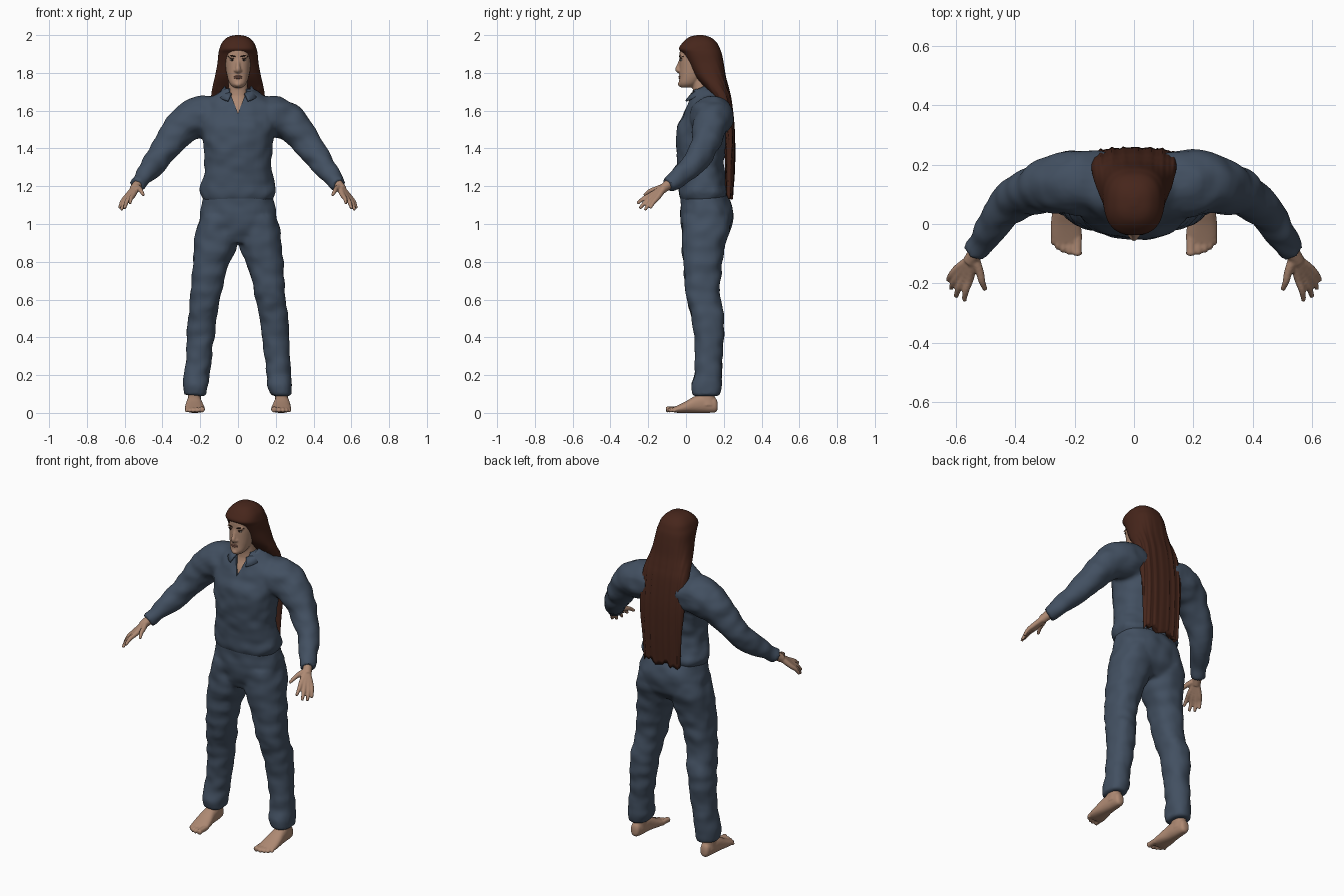
import bpy, bmesh, math
from mathutils import Vector, Matrix, noise

if "Cube" in bpy.data.objects:
    bpy.data.objects.remove(bpy.data.objects["Cube"])


def material(name, rgb):
    m = bpy.data.materials.new(name)
    m.diffuse_color = (*rgb, 1)
    m.use_nodes = True
    m.node_tree.nodes["Principled BSDF"].inputs["Base Color"].default_value = m.diffuse_color
    return m


SKIN = material("skin", (0.42, 0.25, 0.17))
CLOTH = material("blue_cloth", (0.055, 0.08, 0.12))
HAIR = material("brown_hair", (0.062, 0.019, 0.011))
LIPS = material("lips", (0.30, 0.14, 0.10))
WHITE = material("eye_white", (0.6, 0.56, 0.52))
DARK = material("dark_brown", (0.025, 0.012, 0.008))


def smooth_rows(rows, steps):
    """Catmull-Rom interpolation of a list of number rows."""
    out = []
    for i in range(len(rows) - 1):
        a, b = rows[max(i - 1, 0)], rows[i]
        c, d = rows[i + 1], rows[min(i + 2, len(rows) - 1)]
        for s in range(steps):
            t = s / steps
            out.append([0.5 * (2 * q + (r - p) * t + (2 * p - 5 * q + 4 * r - u) * t * t
                               + (3 * q - p - 3 * r + u) * t ** 3)
                        for p, q, r, u in zip(a, b, c, d)])
    return out + [list(rows[-1])]


def bridge(bm, rings):
    rings = [[bm.verts.new(p) for p in r] for r in rings]
    n = len(rings[0])
    for a, b in zip(rings, rings[1:]):
        for i in range(n):
            bm.faces.new((a[i], a[(i + 1) % n], b[(i + 1) % n], b[i]))
    bm.faces.new(rings[0])
    bm.faces.new(rings[-1][::-1])


def loft(bm, rows, axis="z", power=2.3, n=32, steps=4):
    """Rows hold a low, a high, b low, b high and the place along the axis."""
    rings = []
    for a0, a1, b0, b1, t in smooth_rows(rows, steps):
        ring = []
        for i in range(n):
            w = math.tau * i / n
            c, s = math.cos(w), math.sin(w)
            a = (a0 + a1) / 2 + (a1 - a0) / 2 * math.copysign(abs(c) ** (2 / power), c)
            b = (b0 + b1) / 2 + (b1 - b0) / 2 * math.copysign(abs(s) ** (2 / power), s)
            ring.append((a, b, t) if axis == "z" else (a, t, b))
        rings.append(ring)
    bridge(bm, rings)


def tube(bm, pts, n=16, steps=4):
    """Round limb through points x, y, z, radius."""
    pts = smooth_rows(pts, steps)
    rings = []
    for i, p in enumerate(pts):
        d = Vector(pts[min(i + 1, len(pts) - 1)][:3]) - Vector(pts[max(i - 1, 0)][:3])
        u = d.cross(Vector((0.3, 1, 0.1))).normalized()
        v = d.cross(u).normalized()
        rings.append([Vector(p[:3]) + p[3] * (u * math.cos(math.tau * k / n) + v * math.sin(math.tau * k / n))
                      for k in range(n)])
    bridge(bm, rings)


def ball(bm, loc, size):
    bmesh.ops.create_uvsphere(bm, u_segments=16, v_segments=10, radius=1,
                              matrix=Matrix.Translation(loc) @ Matrix.Diagonal((*size, 1)))


def mirror(bm):
    d = bmesh.ops.duplicate(bm, geom=bm.verts[:] + bm.edges[:] + bm.faces[:])["geom"]
    for v in d:
        if isinstance(v, bmesh.types.BMVert):
            v.co.x = -v.co.x


def bake(ob):
    ev = ob.evaluated_get(bpy.context.evaluated_depsgraph_get())
    me = bpy.data.meshes.new_from_object(ev)
    ob.modifiers.clear()
    ob.data = me


def finish(bm, name, mat, voxel=0, iterations=3, wrinkle=0):
    bmesh.ops.recalc_face_normals(bm, faces=bm.faces[:])
    me = bpy.data.meshes.new(name)
    bm.to_mesh(me)
    bm.free()
    me.materials.append(mat)
    ob = bpy.data.objects.new(name, me)
    bpy.context.collection.objects.link(ob)
    if voxel:
        r = ob.modifiers.new("blend", "REMESH")
        r.mode, r.voxel_size = "VOXEL", voxel
        s = ob.modifiers.new("soften", "SMOOTH")
        s.factor, s.iterations = 0.5, iterations
        bake(ob)
        if not ob.data.materials:
            ob.data.materials.append(mat)
    if wrinkle:
        moves = [v.normal * wrinkle * noise.noise(Vector((v.co.x * 13, v.co.y * 13, v.co.z * 17)))
                 for v in ob.data.vertices]
        for v, m in zip(ob.data.vertices, moves):
            v.co += m
    ob.data.shade_smooth()
    return ob


def sym(rows):
    return [(-w, w, b0, b1, z) for w, b0, b1, z in rows]


# Trousers: two legs merged into the hips
bm = bmesh.new()
loft(bm, [(.17, .285, .035, .178, .09), (.158, .29, .03, .187, .14), (.15, .282, .045, .187, .22),
          (.132, .276, .05, .195, .35), (.115, .266, .03, .203, .5), (.09, .252, 0, .178, .62),
          (.06, .242, -.01, .187, .75), (.012, .234, -.02, .203, .87), (0, .225, -.02, .23, .96),
          (.02, .2, -.02, .23, 1.04)])
mirror(bm)
loft(bm, sym([(.14, .01, .18, .9), (.2, -.02, .23, .96), (.205, -.03, .252, 1.05),
              (.19, -.03, .235, 1.12), (.172, -.025, .2, 1.2)]))
finish(bm, "trousers", CLOTH, .011, 4, .008)

# Shirt: sleeves merged into the torso
bm = bmesh.new()
tube(bm, [(.1, .13, 1.57, .11), (.2, .14, 1.565, .112), (.285, .13, 1.525, .095), (.36, .105, 1.435, .078),
          (.425, .06, 1.345, .067), (.485, -.02, 1.265, .052), (.535, -.095, 1.205, .042)], 24)
mirror(bm)
loft(bm, sym([(.178, -.025, .21, 1.12), (.203, -.037, .227, 1.165), (.195, -.037, .215, 1.21),
              (.176, -.045, .2, 1.29), (.182, -.053, .215, 1.4), (.198, -.047, .232, 1.5),
              (.2, -.015, .235, 1.58), (.185, .01, .22, 1.64), (.13, .03, .19, 1.685),
              (.075, .032, .16, 1.715)]))
shirt = finish(bm, "shirt", CLOTH, .01, 4, .009)

# Open neck cut into the shirt
bm = bmesh.new()
bridge(bm, [[(0, y, 1.585), (.055, y, 1.73), (-.055, y, 1.73)] for y in (-.2, .055)])
cutter = finish(bm, "neck_cutter", CLOTH)
cutter.hide_render = True
cut = shirt.modifiers.new("neck", "BOOLEAN")
cut.operation, cut.object = "DIFFERENCE", cutter
bake(shirt)
bpy.data.objects.remove(cutter)
shirt.data.set_sharp_from_angle(angle=math.radians(50))

# Folded collar wrapping round the neck, open in front
bm = bmesh.new()
prev = None
for i in range(33):
    a = math.radians(-150 + 300 * i / 32)
    f = ((1 - math.cos(a)) / 2) ** 2
    pair = [bm.verts.new((r * math.sin(a), .09 + r * math.cos(a), z - d * f))
            for r, z, d in ((.068, 1.738, .055), (.105, 1.69, .045))]
    if prev:
        bm.faces.new((prev[0], pair[0], pair[1], prev[1]))
    prev = pair
collar = finish(bm, "collar", CLOTH)
th = collar.modifiers.new("thickness", "SOLIDIFY")
th.thickness, th.offset = .009, 0

# Head, nose, neck and upper chest
bm = bmesh.new()
loft(bm, sym([(.022, -.026, .03, 1.722), (.043, -.037, .06, 1.742), (.057, -.035, .1, 1.78),
              (.066, -.035, .14, 1.83), (.07, -.034, .15, 1.88), (.068, -.03, .15, 1.93),
              (.045, 0, .12, 1.97)]))
loft(bm, sym([(.06, -.003, .12, 1.57), (.065, .01, .13, 1.62), (.054, .036, .135, 1.68),
              (.05, .03, .135, 1.77)]))
tube(bm, [(0, -.029, 1.87, .008), (0, -.038, 1.84, .01), (0, -.044, 1.818, .014), (0, -.034, 1.806, .011)])
for s in (-1, 1):
    ball(bm, (s * .013, -.036, 1.812), (.009, .01, .008))
    ball(bm, (s * .032, -.026, 1.886), (.022, .009, .007))
ball(bm, (0, -.03, 1.74), (.02, .013, .014))
finish(bm, "head_and_neck", SKIN, .005, 2)

# Eyes, brows and mouth
parts = {"eye_whites": (WHITE, (.03, -.023, 1.868), (.012, .009, .005)),
         "irises": (DARK, (.03, -.0285, 1.868), (.005, .005, .005)),
         "lash_lines": (DARK, (.03, -.0255, 1.874), (.015, .009, .002))}
for name, (mat, loc, size) in parts.items():
    bm = bmesh.new()
    ball(bm, loc, size)
    mirror(bm)
    finish(bm, name, mat)
bm = bmesh.new()
tube(bm, [(.014, -.033, 1.885, .003), (.034, -.031, 1.891, .004), (.052, -.014, 1.886, .002)], 8)
mirror(bm)
finish(bm, "eyebrows", DARK)
bm = bmesh.new()
for z in (1.781, 1.773):
    ball(bm, (0, -.034, z), (.022, .006, .0048))
finish(bm, "lips", LIPS)

# Long hair: a cap over the skull running into a hanging sheet
bm = bmesh.new()
loft(bm, sym([(.012, .06, .09, 2.0), (.042, .03, .115, 1.994), (.064, .005, .14, 1.982), (.086, -.02, .165, 1.958),
              (.098, -.037, .18, 1.928), (.104, -.016, .19, 1.9), (.109, .012, .2, 1.85),
              (.122, .05, .212, 1.78), (.136, .1, .227, 1.72), (.144, .155, .243, 1.65),
              (.144, .2, .258, 1.5), (.13, .21, .259, 1.32), (.12, .21, .25, 1.15)]), power=2.5, n=96, steps=6)
for v in bm.verts:
    k = min(1, max(0, (1.92 - v.co.z) * 4))
    if v.co.y > .12:
        v.co.y += k * (.0025 * math.sin(v.co.x * 150) + .002 * math.sin(v.co.x * 330 + 1)) - .002 * k
    if v.co.z < 1.25:
        v.co.z += (1.25 - v.co.z) * .25 * math.sin(v.co.x * 95 + 2) * math.sin(v.co.x * 37)
finish(bm, "long_hair", HAIR)

# Hands: wrist, thumb and four spread fingers
bm = bmesh.new()
tube(bm, [(.5, -.045, 1.25, .026), (.532, -.095, 1.208, .026), (.553, -.128, 1.182, .024)])
fingers = [((.553, -.183, 1.155), (.572, -.258, 1.108)), ((.57, -.177, 1.146), (.6, -.245, 1.082)),
           ((.585, -.165, 1.14), (.617, -.218, 1.073)), ((.594, -.15, 1.14), (.627, -.19, 1.083)),
           ((.52, -.16, 1.185), (.5, -.222, 1.152))]
wrist = Vector((.54, -.112, 1.198))
for knuckle, tip in fingers:
    k, t = Vector(knuckle), Vector(tip)
    start = wrist.lerp(k, .1)
    bend = k.lerp(t, .55) + Vector((.003, 0, .006))
    tube(bm, [(*start, .018), (*k, .0145), (*bend, .0115), (*t, .008)], 12)
mirror(bm)
finish(bm, "hands", SKIN, .005, 2)

# Bare feet with toes
bm = bmesh.new()
loft(bm, [(.222, .244, .02, .05, .168), (.205, .26, .003, .08, .155), (.195, .268, 0, .1, .1),
          (.19, .274, 0, .09, .05), (.18, .28, 0, .062, 0), (.175, .28, 0, .042, -.04),
          (.18, .272, .003, .03, -.066)], axis="y")
loft(bm, [(.195, .27, .062, .158, .04), (.197, .265, .06, .152, .09), (.197, .265, .06, .152, .14)])
for x, tip, r in ((.191, -.107, .0165), (.217, -.104, .0115), (.238, -.097, .011),
                  (.256, -.086, .0105), (.271, -.07, .010)):
    tube(bm, [(x, -.04, .02, r), (x, tip + .02, .019, r * .9), (x, tip + .007, r + .001, r),
              (x, tip, r, r * .5)], 12)
mirror(bm)
finish(bm, "feet", SKIN, .005, 2)
